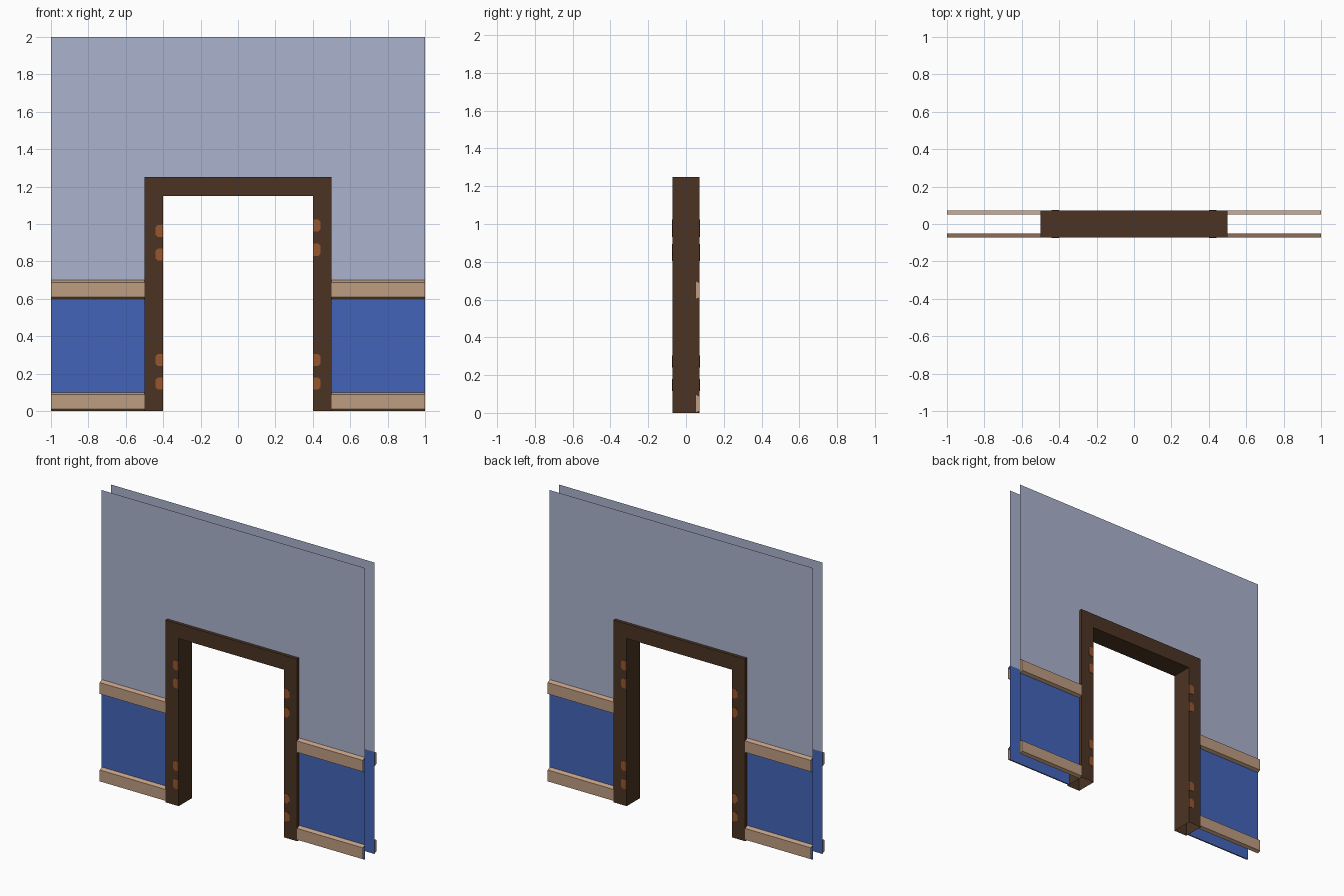
import bpy, bmesh

if "Cube" in bpy.data.objects:
    bpy.data.objects.remove(bpy.data.objects["Cube"])


def material(name, r, g, b):
    def lin(c):
        c /= 255
        return c / 12.92 if c <= 0.04045 else ((c + 0.055) / 1.055) ** 2.4
    m = bpy.data.materials.new(name)
    m.diffuse_color = (lin(r), lin(g), lin(b), 1)
    m.use_nodes = True
    m.node_tree.nodes["Principled BSDF"].inputs["Base Color"].default_value = m.diffuse_color
    return m


GREY = material("pale_blue_grey", 171, 179, 206)
BLUE = material("strong_blue", 67, 100, 185)
TAN = material("tan_trim", 190, 156, 129)
BROWN = material("dark_brown", 76, 52, 35)
RUST = material("rust_brown", 151, 86, 46)

WALL_Y, FACE_Y = 0.05, 0.072
HALF, OPEN, TOP, HEAD = 0.5, 0.4, 1.25, 1.15


def build(name, mat, faces):
    """Make one mesh object from a list of polygons, welding shared corners."""
    bm = bmesh.new()
    for f in faces:
        bm.faces.new([bm.verts.new(p) for p in f])
    bmesh.ops.remove_doubles(bm, verts=bm.verts, dist=1e-5)
    mesh = bpy.data.meshes.new(name)
    bm.to_mesh(mesh)
    bm.free()
    mesh.materials.append(mat)
    ob = bpy.data.objects.new(name, mesh)
    bpy.context.collection.objects.link(ob)
    return ob


def front_rect(x0, x1, z0, z1, y):
    return [(x0, y, z0), (x1, y, z0), (x1, y, z1), (x0, y, z1)]


def turned(faces):
    """Half turn about z: the back repeats the front."""
    return [[(-x, -y, z) for x, y, z in f] for f in faces]


def trim(x0, x1, z, cap):
    """Bevelled rail on the front wall, open at the back."""
    prof = [(-WALL_Y, 0), (-FACE_Y, 0.01), (-FACE_Y, 0.088), (-WALL_Y, 0.1)]
    faces = []
    for (ya, za), (yb, zb) in zip(prof, prof[1:]):
        faces.append([(x0, ya, z + za), (x1, ya, z + za),
                      (x1, yb, z + zb), (x0, yb, z + zb)])
    if cap:
        faces.append([(x0, y, z + h) for y, h in reversed(prof)])
    return faces


def hinge_plate(side, z, h=0.065, w=0.04, c=0.013):
    """Thin plate with clipped outer corners, flush with the opening edge."""
    y0, y1 = -FACE_Y, -FACE_Y - 0.003
    pts = [(0, 0), (w - c, 0), (w, c), (w, h - c), (w - c, h), (0, h)]
    pts = [(side * (OPEN + 0.002 + x), z + v) for x, v in pts]
    if side < 0:
        pts.reverse()
    faces = [[(x, y1, v) for x, v in pts]]
    for a, b in zip(pts, pts[1:] + pts[:1]):
        faces.append([(a[0], y1, a[1]), (a[0], y0, a[1]),
                      (b[0], y0, b[1]), (b[0], y1, b[1])])
    return faces


# Wall skins, rails and hinge plates, front then back
upper = [front_rect(-1, -HALF, 0.7, TOP, -WALL_Y),
         front_rect(HALF, 1, 0.7, TOP, -WALL_Y),
         front_rect(-1, 1, TOP, 2, -WALL_Y)]
lower = [front_rect(-1, -HALF, 0, 0.7, -WALL_Y),
         front_rect(HALF, 1, 0, 0.7, -WALL_Y)]
rails = {"skirting": 0.0, "chair_rail": 0.6}
plates = []
for z in (0.115, 0.24, 0.805, 0.93):
    plates += hinge_plate(-1, z)
for z in (0.115, 0.24, 0.83, 0.96):
    plates += hinge_plate(1, z)

for side, place in (("front", lambda f: f), ("back", turned)):
    build(side + "_upper_wall", GREY, place(upper))
    build(side + "_lower_wall", BLUE, place(lower))
    for rail, z in rails.items():
        build(f"{side}_{rail}", TAN,
              place(trim(-1, -HALF, z, True) + trim(HALF, 1, z, False)))
    build(side + "_hinge_plates", RUST, place(plates))

# Door frame: front and back faces, then outer and inner sides, open below
outer = [(-HALF, 0), (-HALF, TOP), (HALF, TOP), (HALF, 0)]
inner = [(-OPEN, 0), (-OPEN, HEAD), (OPEN, HEAD), (OPEN, 0)]
frame = []
for i in range(3):
    ring = [outer[i], inner[i], inner[i + 1], outer[i + 1]]
    frame.append([(x, -FACE_Y, z) for x, z in ring])
    frame.append([(x, FACE_Y, z) for x, z in reversed(ring)])
    for (a, b) in ((outer[i], outer[i + 1]), (inner[i + 1], inner[i])):
        frame.append([(a[0], -FACE_Y, a[1]), (b[0], -FACE_Y, b[1]),
                      (b[0], FACE_Y, b[1]), (a[0], FACE_Y, a[1])])
build("door_frame", BROWN, frame)
